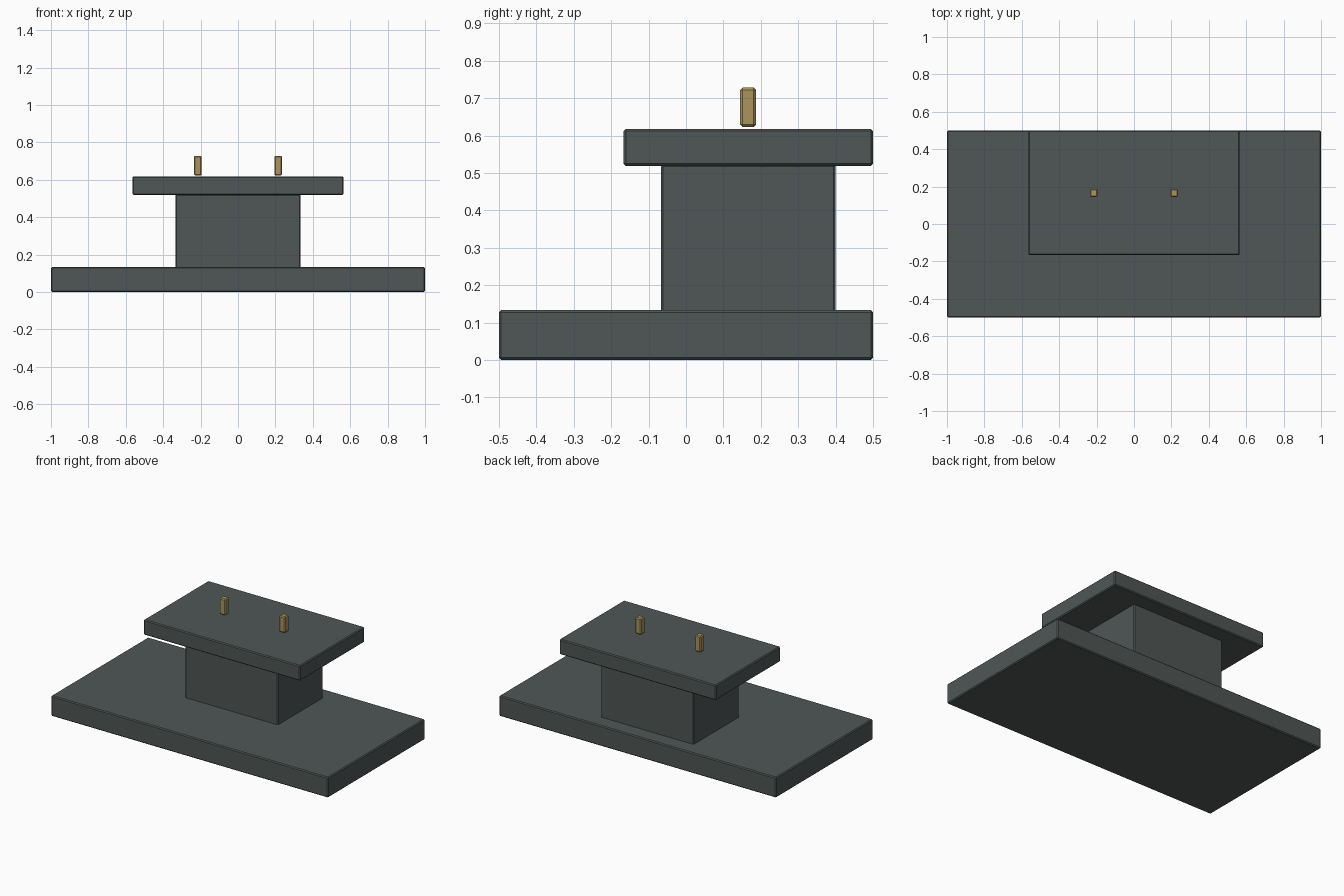
import bpy
import bmesh
from mathutils import Vector

default = bpy.data.objects.get("Cube")
if default:
    bpy.data.objects.remove(default, do_unlink=True)


def make_material(name, rgb):
    mat = bpy.data.materials.new(name)
    mat.use_nodes = True
    color = (*rgb, 1.0)
    mat.diffuse_color = color
    mat.node_tree.nodes["Principled BSDF"].inputs["Base Color"].default_value = color
    return mat


def block(name, low, high, mat, bevel=0.006):
    """Chamfered box spanning two opposite corners."""
    low, high = Vector(low), Vector(high)
    size = high - low
    bm = bmesh.new()
    bmesh.ops.create_cube(bm, size=1.0)
    bmesh.ops.scale(bm, vec=size, verts=bm.verts)
    bmesh.ops.bevel(bm, geom=bm.edges[:], offset=bevel, segments=1, affect='EDGES')
    mesh = bpy.data.meshes.new(name)
    bm.to_mesh(mesh)
    bm.free()
    mesh.materials.append(mat)
    obj = bpy.data.objects.new(name, mesh)
    obj.location = (low + high) / 2
    bpy.context.collection.objects.link(obj)
    return obj


slate = make_material("slate grey", (0.078, 0.095, 0.092))
brass = make_material("brass", (0.41, 0.30, 0.11))

# Stepped stand: base, column and top plate
block("base", (-1, -0.5, 0), (1, 0.5, 0.133), slate)
block("column", (-0.335, -0.067, 0.127), (0.335, 0.4, 0.523), slate)
block("top_plate", (-0.565, -0.167, 0.519), (0.565, 0.5, 0.618), slate)

# Pair of pins above the plate
for side, x in (("left", 0.215), ("right", -0.215)):
    block(side + "_pin", (x - 0.021, 0.145, 0.623), (x + 0.021, 0.187, 0.728), brass)
